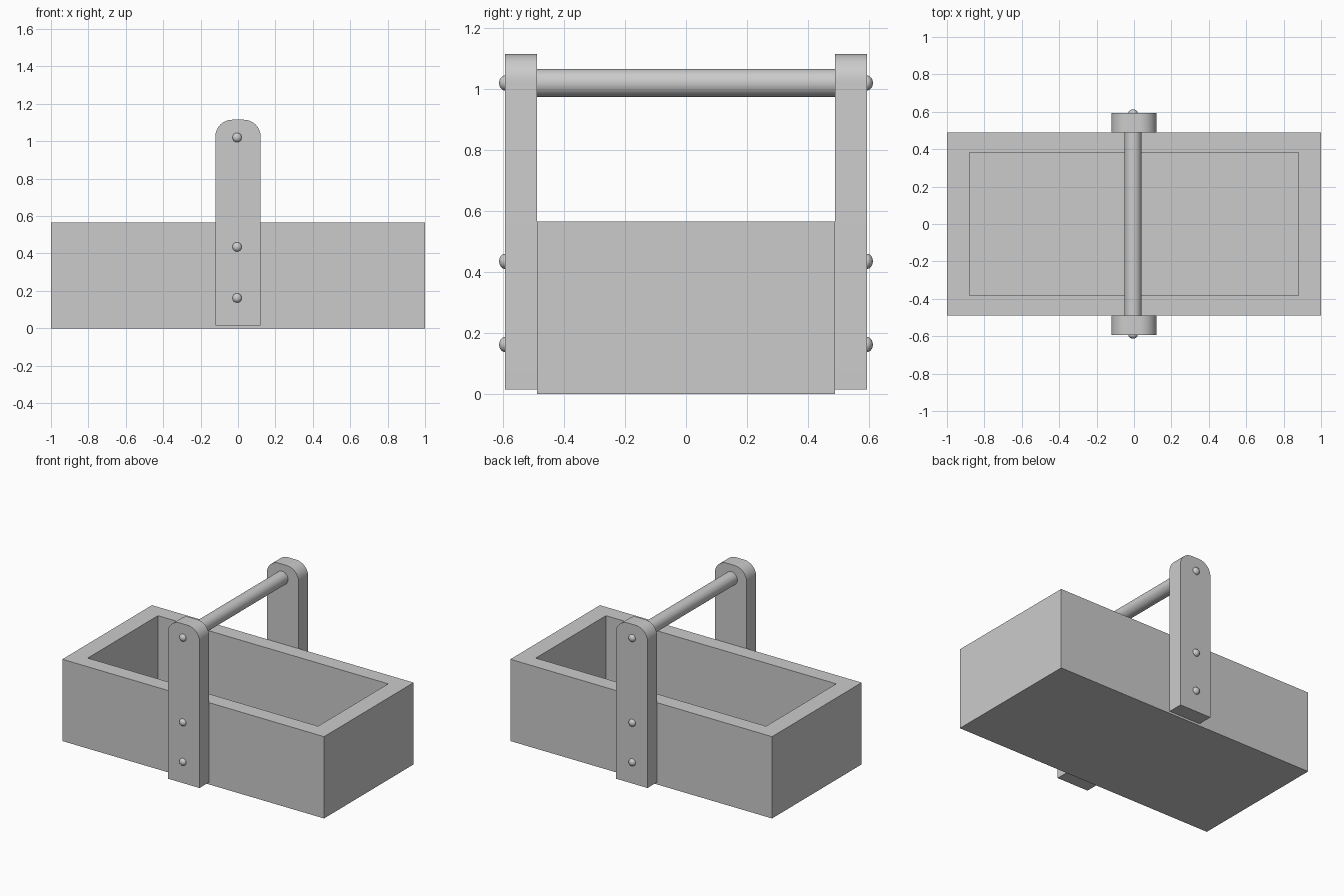
import bpy, bmesh, math

if "Cube" in bpy.data.objects:
    bpy.data.objects.remove(bpy.data.objects["Cube"])

STRAP_IN, STRAP_OUT = 0.488, 0.593
BOLT_X = -0.005


def finish(bm, name, smooth=False):
    bmesh.ops.recalc_face_normals(bm, faces=bm.faces)
    mesh = bpy.data.meshes.new(name)
    bm.to_mesh(mesh)
    bm.free()
    obj = bpy.data.objects.new(name, mesh)
    bpy.context.collection.objects.link(obj)
    if smooth:
        bpy.context.view_layer.objects.active = obj
        obj.select_set(True)
        bpy.ops.object.shade_smooth_by_angle(angle=math.radians(35))
        obj.select_set(False)
    return obj


# Open tray: a block whose top is inset and pushed down to the floor
def tray():
    bm = bmesh.new()
    hx, hy, height, floor = 1.0, 0.489, 0.565, 0.11
    ix, iy = 0.88, 0.383

    def ring(x, y, z):
        return [bm.verts.new((sx * x, sy * y, z))
                for sx, sy in ((-1, -1), (1, -1), (1, 1), (-1, 1))]

    rings = [ring(hx, hy, 0), ring(hx, hy, height),
             ring(ix, iy, height), ring(ix, iy, floor)]
    for a, b in zip(rings, rings[1:]):
        for i in range(4):
            j = (i + 1) % 4
            bm.faces.new((a[i], a[j], b[j], b[i]))
    bm.faces.new(rings[0])
    bm.faces.new(rings[-1])
    finish(bm, "tray")


# Upright strap with two rounded top corners
def strap(name, side):
    bm = bmesh.new()
    w, bottom, top, r = 0.121, 0.015, 1.115, 0.09
    profile = [(-w, bottom), (w, bottom)]
    for cx, start in ((w - r, 0), (r - w, 90)):
        for i in range(13):
            a = math.radians(start + i * 7.5)
            profile.append((cx + r * math.cos(a), top - r + r * math.sin(a)))
    face = bm.faces.new([bm.verts.new((x, side * STRAP_IN, z)) for x, z in profile])
    out = bmesh.ops.extrude_face_region(bm, geom=[face])["geom"]
    bmesh.ops.translate(bm, vec=(0, side * (STRAP_OUT - STRAP_IN), 0),
                        verts=[v for v in out if isinstance(v, bmesh.types.BMVert)])
    finish(bm, name, True)


# Round grip bar between the straps
def grip():
    bpy.ops.mesh.primitive_cylinder_add(
        vertices=32, radius=0.046, depth=2 * STRAP_IN + 0.02,
        location=(BOLT_X, 0, 1.02), rotation=(math.pi / 2, 0, 0))
    bpy.context.object.name = "grip_bar"
    bpy.ops.object.shade_smooth_by_angle(angle=math.radians(35))


# Domed bolt head on the outside of a strap
def bolt(name, side, z):
    bpy.ops.mesh.primitive_uv_sphere_add(
        segments=24, ring_count=12, radius=0.025,
        location=(BOLT_X, side * STRAP_OUT, z), rotation=(math.pi / 2, 0, 0))
    obj = bpy.context.object
    obj.name = name
    obj.scale.z = 0.8
    bpy.ops.object.shade_smooth_by_angle(angle=math.radians(35))


tray()
grip()
for label, side in (("front", -1), ("back", 1)):
    strap(label + "_strap", side)
    for level, z in (("lower", 0.162), ("middle", 0.435), ("upper", 1.02)):
        bolt(f"{label}_{level}_bolt", side, z)
